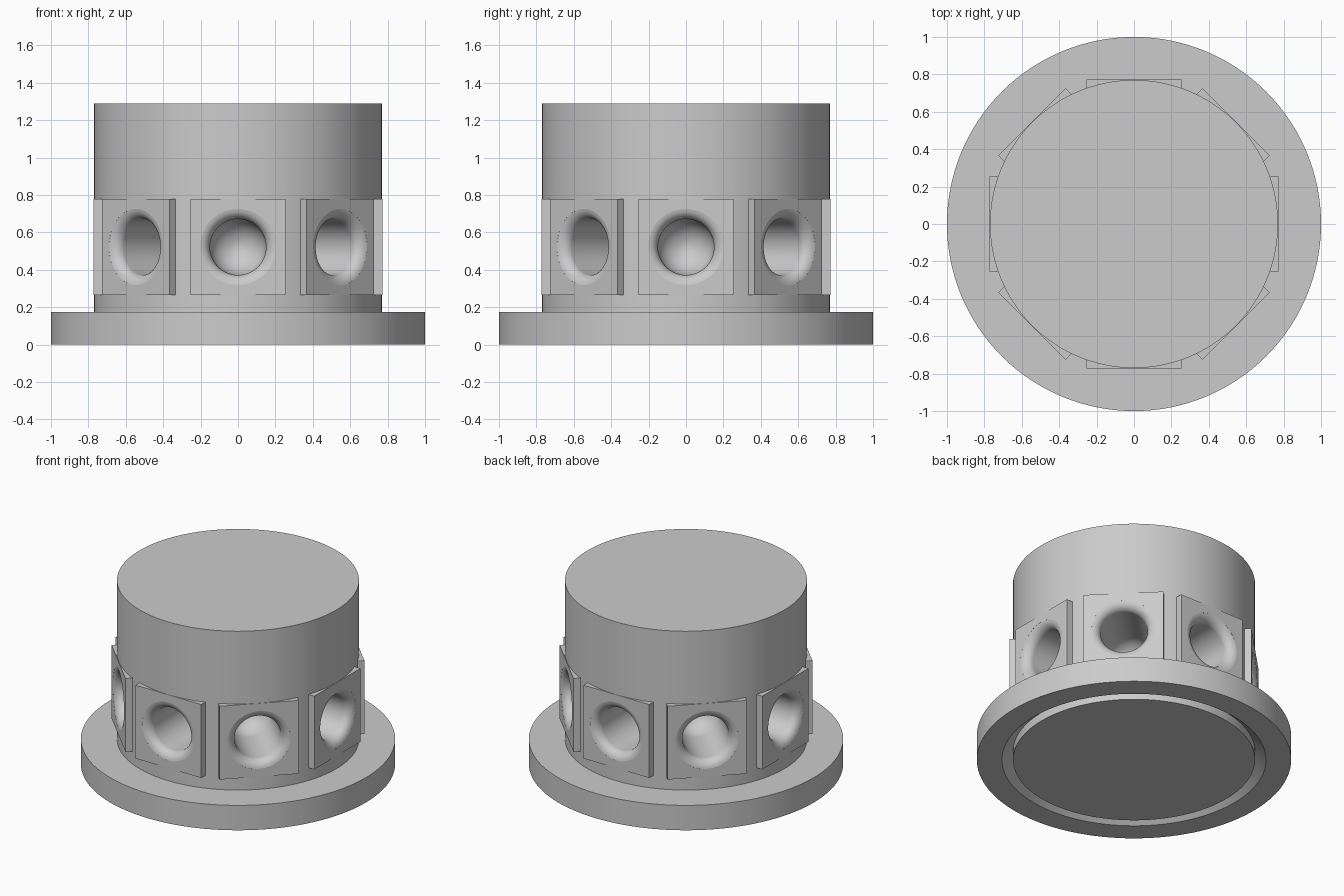
import bpy, bmesh
from math import sin, cos, radians
from mathutils import Matrix

cube = bpy.data.objects.get("Cube")
if cube:
    bpy.data.objects.remove(cube, do_unlink=True)

PORTS = 8
PORT_Z = 0.522      # height of the port centres
FACE = 0.772        # distance of the flat port faces from the axis
HOLE, FILLET = 0.15, 0.06

metal = bpy.data.materials.new("plain grey")
metal.use_nodes = True
GREY = (0.6, 0.6, 0.6, 1)
metal.diffuse_color = GREY
metal.node_tree.nodes["Principled BSDF"].inputs["Base Color"].default_value = GREY


def lathe(bm, profile, steps, matrix=Matrix()):
    """Revolve (radius, height) points around z, then place the result."""
    verts = [bm.verts.new((r, 0, h)) for r, h in profile]
    edges = [bm.edges.new(pair) for pair in zip(verts, verts[1:])]
    old = set(bm.verts) - set(verts)
    bmesh.ops.spin(bm, geom=verts + edges, axis=(0, 0, 1), cent=(0, 0, 0),
                   angle=radians(360), steps=steps)
    new = [v for v in bm.verts if v not in old]
    bmesh.ops.remove_doubles(bm, verts=new, dist=1e-5)
    new = [v for v in bm.verts if v not in old]
    bmesh.ops.transform(bm, matrix=matrix, verts=new)


def finish(bm, name):
    bmesh.ops.recalc_face_normals(bm, faces=bm.faces)
    mesh = bpy.data.meshes.new(name)
    bm.to_mesh(mesh)
    bm.free()
    mesh.materials.append(metal)
    obj = bpy.data.objects.new(name, mesh)
    bpy.context.collection.objects.link(obj)
    return obj


def outward(k):
    """Frame whose z axis points out through port k."""
    return (Matrix.Rotation(radians(360 * k / PORTS), 4, 'Z')
            @ Matrix.Translation((0, 0, PORT_Z))
            @ Matrix.Rotation(radians(90), 4, 'Y'))


# Flanged body with a weld groove underneath
bm = bmesh.new()
lathe(bm, [(0, 0), (0.77, 0), (0.77, 0.06), (0.84, 0), (1, 0), (1, 0.175),
           (0.77, 0.175), (0.77, 1.29), (0, 1.29)], 128)
body = finish(bm, "flanged_body")

# Flat square pads around the wall
bm = bmesh.new()
for k in range(PORTS):
    pad = (outward(k) @ Matrix.Translation((0, 0, FACE - 0.055))
           @ Matrix.Diagonal((0.515, 0.51, 0.11, 1)))
    bmesh.ops.create_cube(bm, size=1, matrix=pad)
pads = finish(bm, "port_pads")

# Round-ended holes with a filleted mouth
dome = [(HOLE * sin(radians(a)), 0.4 - HOLE * cos(radians(a)))
        for a in range(0, 91, 15)]
mouth = [(HOLE + FILLET * (1 - cos(radians(a))), FACE - FILLET + FILLET * sin(radians(a)))
         for a in range(0, 86, 12)]
rim = mouth[-1][0]
bm = bmesh.new()
for k in range(PORTS):
    lathe(bm, dome + mouth + [(rim, 0.9), (0, 0.9)], 48, outward(k))
holes = finish(bm, "port_hole_cutters")

# Join the pads, then drill the holes
bpy.ops.object.select_all(action='DESELECT')
bpy.context.view_layer.objects.active = body
body.select_set(True)
for helper, operation in ((pads, 'UNION'), (holes, 'DIFFERENCE')):
    helper.hide_render = True
    mod = body.modifiers.new(helper.name, 'BOOLEAN')
    mod.operation = operation
    mod.solver = 'EXACT'
    mod.object = helper
    bpy.ops.object.modifier_apply(modifier=mod.name)
    bpy.data.objects.remove(helper, do_unlink=True)

bpy.ops.object.shade_smooth_by_angle(angle=radians(30))
weighted = body.modifiers.new("flat_face_normals", 'WEIGHTED_NORMAL')
weighted.keep_sharp = True
